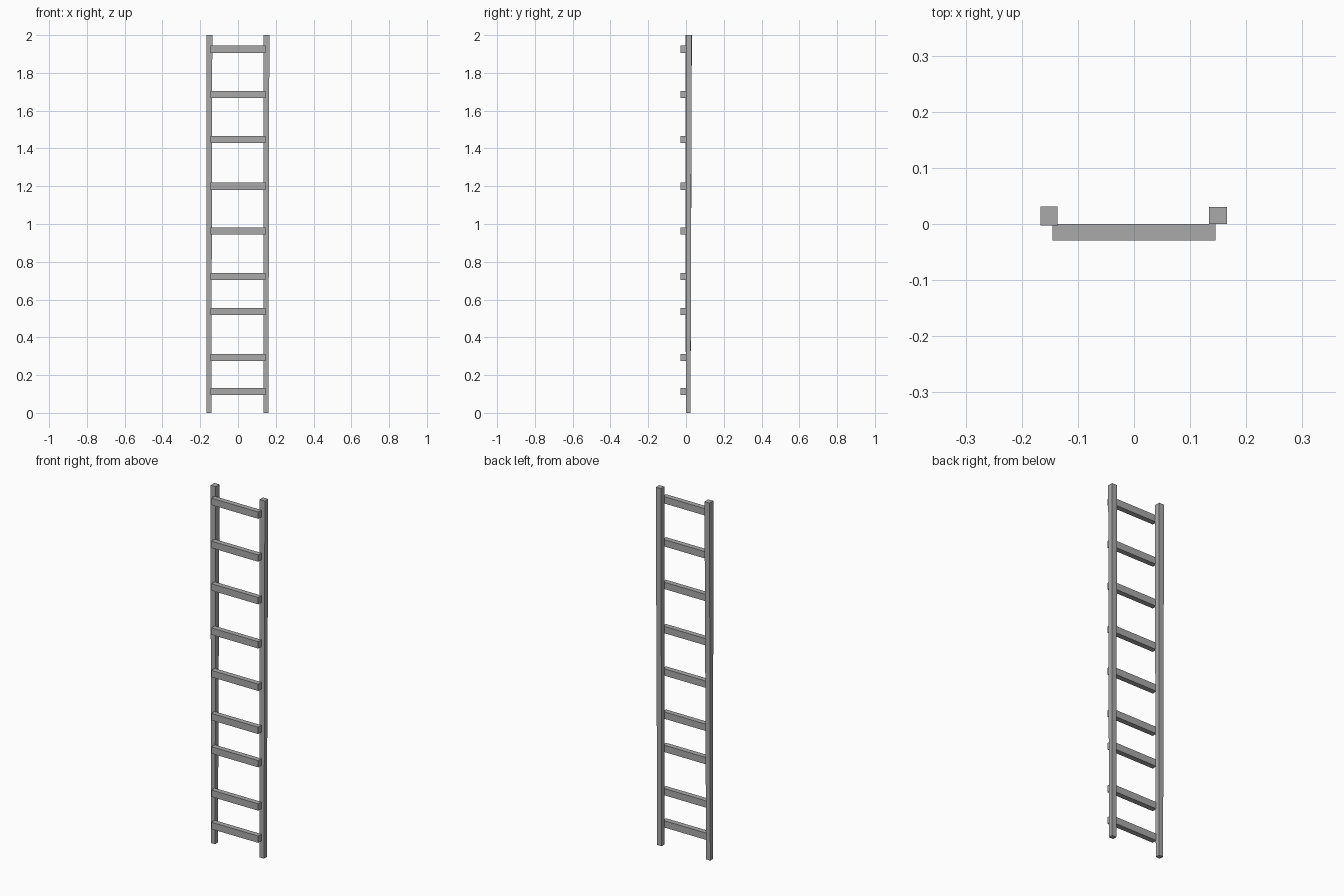
import bpy
import bmesh

cube = bpy.data.objects.get("Cube")
if cube:
    bpy.data.objects.remove(cube, do_unlink=True)

grey = bpy.data.materials.new("weathered_grey")
grey.use_nodes = True
colour = (0.4, 0.4, 0.4, 1)
grey.diffuse_color = colour
grey.node_tree.nodes["Principled BSDF"].inputs["Base Color"].default_value = colour


def loft(name, rings):
    """Square beam through rings of (z, x0, x1, y0, y1)."""
    bm = bmesh.new()
    loops = [[bm.verts.new((x, y, z)) for x, y in
              ((x0, y0), (x1, y0), (x1, y1), (x0, y1))]
             for z, x0, x1, y0, y1 in rings]
    bm.faces.new(loops[0][::-1])
    bm.faces.new(loops[-1])
    for low, high in zip(loops, loops[1:]):
        for i in range(4):
            j = (i + 1) % 4
            bm.faces.new((low[i], low[j], high[j], high[i]))
    mesh = bpy.data.meshes.new(name)
    bm.to_mesh(mesh)
    bm.free()
    mesh.materials.append(grey)
    obj = bpy.data.objects.new(name, mesh)
    bpy.context.collection.objects.link(obj)


# Slightly tapering side rails
loft("right_rail", [(0, -0.167, -0.141, -0.001, 0.024),
                    (2, -0.167, -0.136, -0.003, 0.031)])
loft("left_rail", [(0, 0.134, 0.161, 0.0, 0.024),
                   (2, 0.134, 0.166, 0.0, 0.030)])

# Unevenly spaced rungs nailed to the front of the rails
heights = (0.114, 0.294, 0.536, 0.722, 0.963, 1.2, 1.447, 1.685, 1.925)
for n, z in enumerate(heights, 1):
    sides = (-0.145, 0.145, -0.029, 0.0)
    loft(f"rung_{n}", [(z - 0.019, *sides), (z + 0.019, *sides)])
